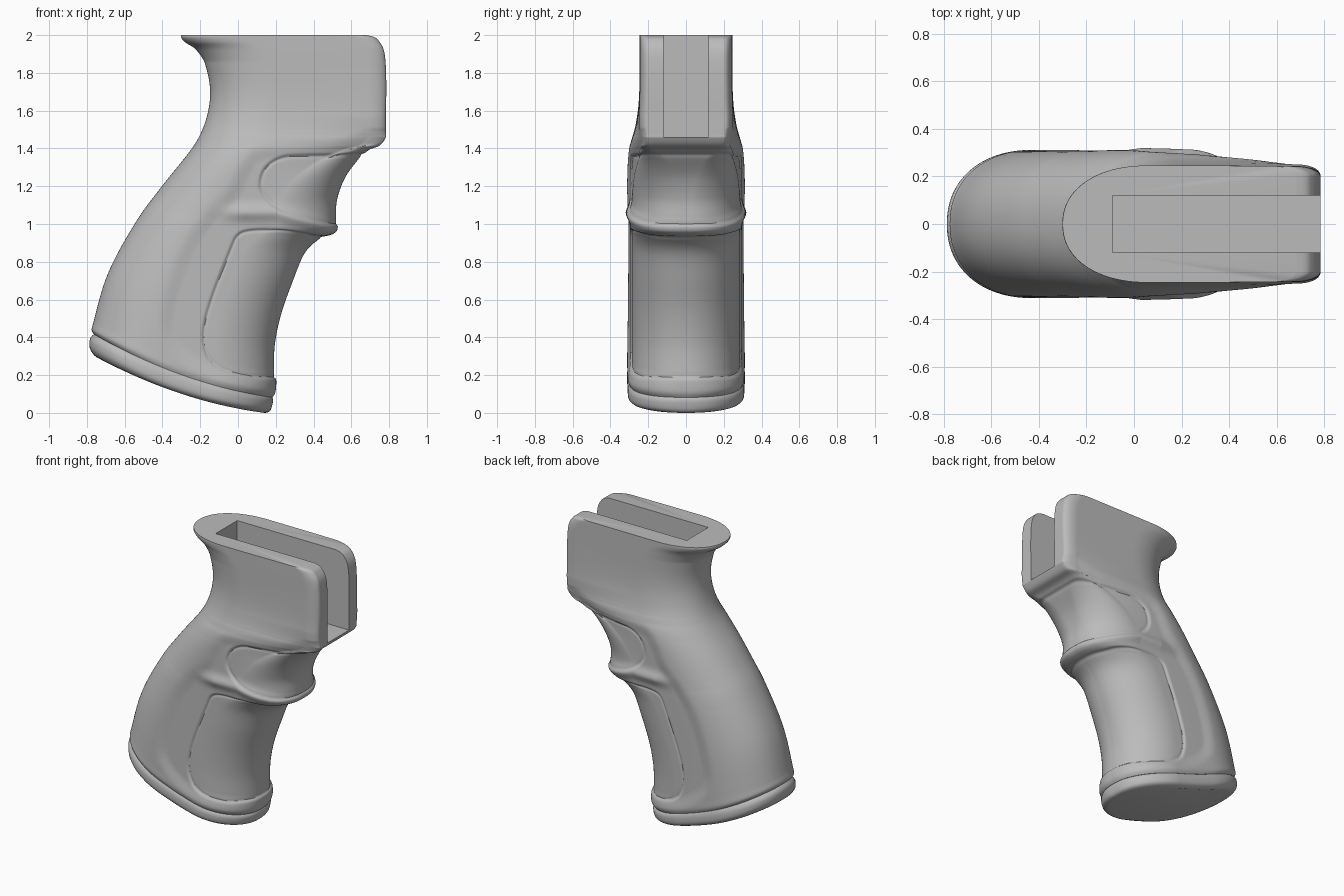
import bpy, bmesh, math

if "Cube" in bpy.data.objects:
    bpy.data.objects.remove(bpy.data.objects["Cube"])

grey = bpy.data.materials.new("matte grey")
grey.diffuse_color = (0.5, 0.5, 0.5, 1)
grey.use_nodes = True
grey.node_tree.nodes["Principled BSDF"].inputs["Base Color"].default_value = grey.diffuse_color


def spline(a, b, c, d, t):
    """Catmull-Rom interpolation between tuples b and c."""
    return tuple(0.5 * (2 * q + (r - p) * t + (2 * p - 5 * q + 4 * r - s) * t * t
                        + (3 * q - p - 3 * r + s) * t ** 3) for p, q, r, s in zip(a, b, c, d))


def resample(rows, step):
    out = []
    for i in range(len(rows) - 1):
        a, b, c = rows[max(i - 1, 0)], rows[i], rows[i + 1]
        d = rows[min(i + 2, len(rows) - 1)]
        length = max(math.dist(b[:2], c[:2]), math.dist(b[2:4], c[2:4]))
        n = max(2, math.ceil(length / step))
        out += [spline(a, b, c, d, k / n) for k in range(n)]
    out = [list(r) for r in out + [rows[-1]]]
    # even out the long back curve
    span = [i for i, r in enumerate(out) if 0.5 < r[1] < 1.85]
    for _ in range(120):
        for col in (0, 1, 4):
            new = [(out[i - 1][col] + 2 * out[i][col] + out[i + 1][col]) / 4 for i in span]
            for i, value in zip(span, new):
                out[i][col] = value
    return out


def section(row):
    """Ring: round back, straight tapering sides, rounded front corners."""
    xb, zb, xf, zf, w, taper, lf, ry = row
    lb, wf = 0.36, w * taper
    c, e = xb + lb, xf - lf
    ry = min(ry, wf)
    half = []
    for k in range(28):
        t = math.pi / 2 * k / 28
        half.append((c - lb * math.cos(t) ** 0.92, w * math.sin(t) ** 0.92))
    for k in range(45):
        t = k / 45
        half.append((c + (e - c) * t, w + (wf - w) * t * t))
    for k in range(34):
        t = math.pi / 2 * k / 34
        half.append((e + lf * math.sin(t), wf - ry + ry * math.cos(t)))
    for k in range(9):
        half.append((xf, (wf - ry) * (1 - k / 8)))
    ring = half + [(x, -y) for x, y in half[-2:0:-1]]
    sag = 0.15 * max(0, zb - zf)
    pts = []
    for x, y in ring:
        s = (x - xb) / (xf - xb)
        pts.append((x, y, zb + (zf - zb) * s - sag * 4 * s * (1 - s)))
    return pts


def loft(name, rows, step, shape=None):
    bm = bmesh.new()
    rings = [[bm.verts.new(p) for p in section(r)] for r in resample(rows, step)]
    n = len(rings[0])
    for a, b in zip(rings, rings[1:]):
        for i in range(n):
            j = (i + 1) % n
            bm.faces.new((a[i], a[j], b[j], b[i]))
    bm.faces.new(rings[0])
    bm.faces.new(rings[-1])
    bmesh.ops.recalc_face_normals(bm, faces=bm.faces)
    bm.normal_update()
    if shape:
        moves = [(v, v.normal * shape(v)) for v in bm.verts if v.co.z < 1.5]
        for v, m in moves:
            v.co += m
    me = bpy.data.meshes.new(name)
    bm.to_mesh(me)
    bm.free()
    me.materials.append(grey)
    ob = bpy.data.objects.new(name, me)
    bpy.context.collection.objects.link(ob)
    return ob


def outline(points):
    n = len(points)
    return [spline(points[i - 1], points[i], points[(i + 1) % n], points[(i + 2) % n], k / 4)
            for i in range(n) for k in range(4)]


def distance(poly, x, z):
    """Signed distance to an outline in side view, negative inside."""
    best, inside = 9.0, False
    px, pz = poly[-1]
    for qx, qz in poly:
        dx, dz = qx - px, qz - pz
        t = ((x - px) * dx + (z - pz) * dz) / (dx * dx + dz * dz + 1e-12)
        t = min(1, max(0, t))
        best = min(best, (x - px - dx * t) ** 2 + (z - pz - dz * t) ** 2)
        if (pz > z) != (qz > z) and x < px + dx * (z - pz) / dz:
            inside = not inside
        px, pz = qx, qz
    return -math.sqrt(best) if inside else math.sqrt(best)


def step_in(d, width):
    t = min(1, max(0, 0.5 - d / width))
    return t * t * (3 - 2 * t)


# Side-view outlines: two grip panels and the shallow finger hollow
upper_panel = outline([(0.12, 1.22), (0.15, 1.30), (0.23, 1.35), (0.34, 1.36), (0.6, 1.36), (1.0, 1.36),
                       (1.0, 1.0), (0.53, 1.0), (0.38, 1.025), (0.22, 1.08), (0.14, 1.15)])
lower_panel = outline([(0.07, 0.965), (0.2, 0.965), (0.36, 0.94), (0.46, 0.925), (0.9, 0.92), (0.9, 0.19),
                       (0.2, 0.19), (0.05, 0.20), (-0.1, 0.24), (-0.17, 0.32), (-0.18, 0.45),
                       (-0.13, 0.63), (-0.04, 0.86), (0.0, 0.94)])
hollow = outline([(0.14, 1.38), (0.04, 1.30), (-0.03, 1.16), (-0.16, 1.03), (-0.28, 0.85), (-0.37, 0.58),
                  (-0.37, 0.4), (-0.22, 0.26), (0.0, 0.19), (0.3, 0.17), (0.9, 0.17), (0.9, 1.4), (0.5, 1.4)])


def grip_relief(v):
    x, _, z = v.co
    if x < -0.48:
        return 0
    side = abs(v.normal.y)
    h = -0.014 * side * step_in(distance(hollow, x, z), 0.1)
    # ridge between the fingers
    ridge_z = 1.06 - 0.27 * max(0, x - 0.2)
    fade = min(1, max(0, (x + 0.12) / 0.15))
    h += 0.022 * side * fade * math.exp(-((z - ridge_z) / 0.04) ** 2)
    for poly, lo, hi in ((upper_panel, 0.97, 1.39), (lower_panel, 0.16, 1.0)):
        if lo < z < hi and x > -0.22:
            d = distance(poly, x, z)
            h -= 0.007 * step_in(d, 0.016) + 0.006 * math.exp(-(d / 0.009) ** 2)
    return h


# Rows: back x, back z, front x, front z, half width, front taper, corner length, corner depth
low = (0.311, 0.99, 0.33, 0.285)
mid = (0.313, 0.98, 0.31, 0.27)
top = (0.246, 0.99, 0.095, 0.044)
body_rows = [
    (-0.762, 0.415, 0.183, 0.082, 0.302, 0.99, 0.33, 0.285),
    (-0.775, 0.44, 0.198, 0.11) + low,
    (-0.765, 0.48, 0.203, 0.17) + low,
    (-0.755, 0.52, 0.198, 0.22) + low,
    (-0.73, 0.62, 0.202, 0.36) + low,
    (-0.69, 0.74, 0.235, 0.52) + low,
    (-0.625, 0.87, 0.295, 0.69) + low,
    (-0.56, 0.98, 0.358, 0.84) + low,
    (-0.52, 1.045, 0.435, 0.915) + low,
    (-0.49, 1.09, 0.508, 0.95) + low,
    (-0.47, 1.115, 0.528, 0.98) + low,
    (-0.44, 1.15, 0.526, 1.04) + mid,
    (-0.40, 1.205, 0.532, 1.13) + mid,
    (-0.34, 1.28, 0.572, 1.24, 0.313, 0.95, 0.27, 0.23),
    (-0.28, 1.35, 0.64, 1.335, 0.312, 0.89, 0.21, 0.17),
    (-0.235, 1.41, 0.69, 1.39, 0.305, 0.85, 0.13, 0.08),
    (-0.215, 1.44, 0.75, 1.415, 0.297, 0.85, 0.1, 0.05),
    (-0.20, 1.47, 0.781, 1.455, 0.284, 0.88, 0.095, 0.044),
    (-0.19, 1.49, 0.783, 1.475, 0.276, 0.9, 0.095, 0.044),
    (-0.16, 1.57, 0.783, 1.57, 0.255, 0.965, 0.095, 0.044),
    (-0.14, 1.70, 0.785, 1.70) + top,
    (-0.165, 1.83, 0.783, 1.83) + top,
    (-0.22, 1.92, 0.772, 1.92) + top,
    (-0.28, 1.962, 0.745, 1.97) + top,
    (-0.30, 1.985, 0.72, 1.99) + top,
    (-0.30, 2.0, 0.68, 2.0) + top,
]
body = loft("grip_body", body_rows, 0.01, grip_relief)

# Base cap under the seam
cap = low[1:]
base = loft("base_cap", [
    (-0.762, 0.416, 0.180, 0.083, 0.300) + cap,
    (-0.783, 0.395, 0.186, 0.066, 0.31) + cap,
    (-0.785, 0.345, 0.176, 0.022, 0.31) + cap,
    (-0.762, 0.305, 0.162, 0.004, 0.294) + cap,
    (-0.735, 0.287, 0.14, 0.0, 0.27) + cap], 0.02)

# Open slot through the top and front
bpy.ops.mesh.primitive_cube_add(size=1, location=(0.41, 0, 1.86))
cutter = bpy.context.object
cutter.name = "slot_cutter"
cutter.scale = (1.0, 0.24, 0.8)
cutter.hide_render = True
cutter.data.materials.append(grey)
cut = body.modifiers.new("slot", 'BOOLEAN')
cut.operation, cut.solver, cut.object = 'DIFFERENCE', 'EXACT', cutter
bpy.ops.object.select_all(action='DESELECT')
bpy.context.view_layer.objects.active = body
body.select_set(True)
bpy.ops.object.modifier_apply(modifier="slot")
bpy.data.objects.remove(cutter)

for ob in (body, base):
    bpy.ops.object.select_all(action='DESELECT')
    ob.select_set(True)
    bpy.context.view_layer.objects.active = ob
    bpy.ops.object.shade_smooth_by_angle(angle=math.radians(40))
